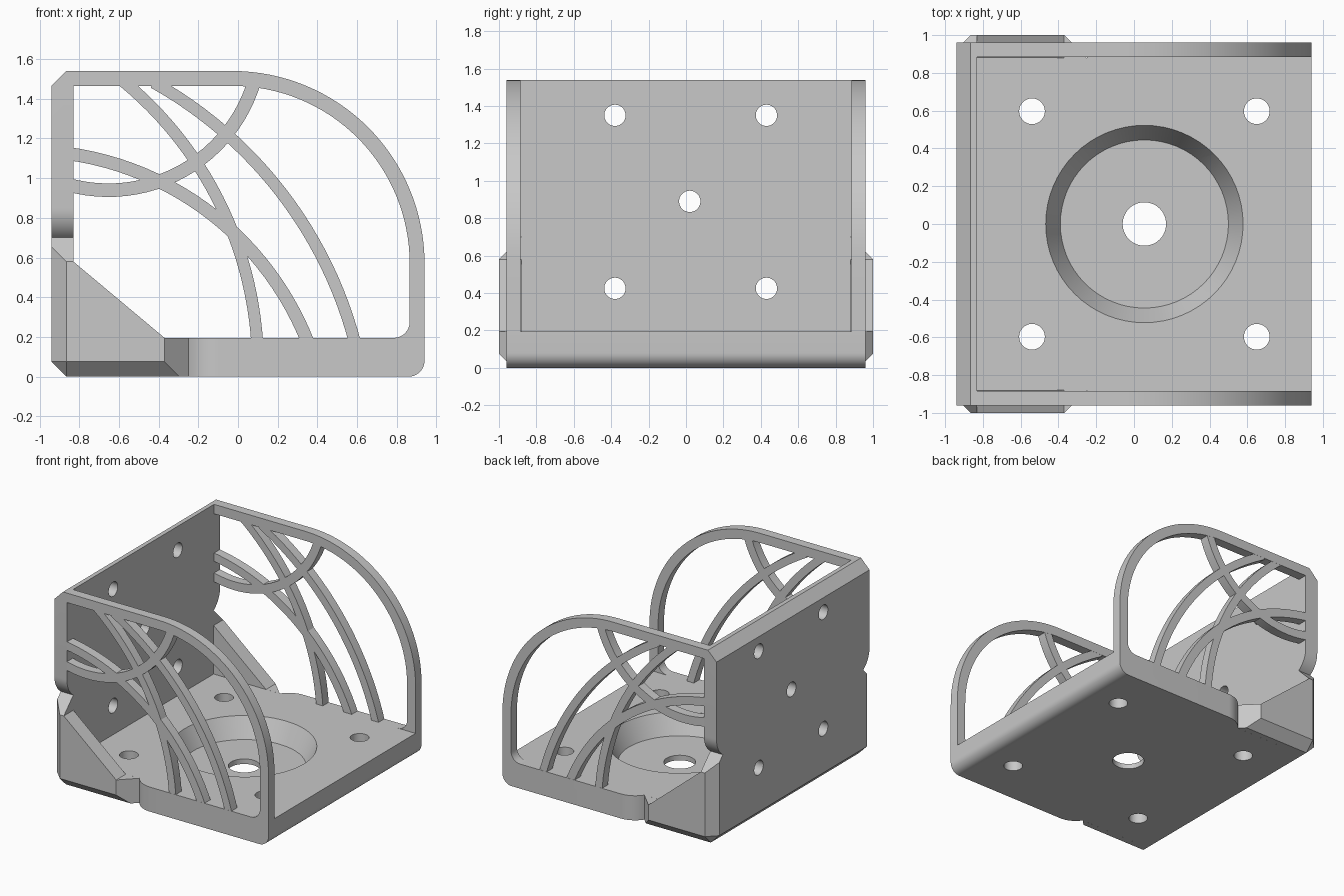
import bpy, bmesh
from math import sin, cos, pi, atan2, hypot, asin
from mathutils import Vector

if "Cube" in bpy.data.objects:
    bpy.data.objects.remove(bpy.data.objects["Cube"])

grey = bpy.data.materials.new("light_grey")
grey.use_nodes = True
grey.diffuse_color = (0.58, 0.58, 0.58, 1)
grey.node_tree.nodes["Principled BSDF"].inputs["Base Color"].default_value = (0.58, 0.58, 0.58, 1)

# Main dimensions
XMIN, XMAX, WALL_X = -0.94, 0.94, -0.83
TOP, FLOOR = 1.54, 0.195
OUT, INN, LUG = 0.96, 0.885, 1.0
CH, BAR = 0.075, 0.075


def finish(name, bm):
    bmesh.ops.recalc_face_normals(bm, faces=bm.faces)
    mesh = bpy.data.meshes.new(name)
    bm.to_mesh(mesh)
    bm.free()
    mesh.materials.append(grey)
    ob = bpy.data.objects.new(name, mesh)
    bpy.context.collection.objects.link(ob)
    return ob


def prism(name, pts, axis, lo, hi, bevels=()):
    """Extrude a 2D outline along an axis; bevels are (x, z, size, segments) for edges along y."""
    place = {"x": lambda u, v: (lo, u, v), "y": lambda u, v: (u, lo, v), "z": lambda u, v: (u, v, lo)}[axis]
    step = Vector([(hi - lo) * (a == axis) for a in "xyz"])
    bm = bmesh.new()
    face = bm.faces.new([bm.verts.new(place(*p)) for p in pts])
    new = bmesh.ops.extrude_face_region(bm, geom=[face])["geom"]
    bmesh.ops.translate(bm, vec=step, verts=[g for g in new if isinstance(g, bmesh.types.BMVert)])
    bmesh.ops.recalc_face_normals(bm, faces=bm.faces)
    for x, z, size, seg in bevels:
        edges = [e for e in bm.edges
                 if all(abs(v.co.x - x) < 1e-4 and abs(v.co.z - z) < 1e-4 for v in e.verts)]
        bmesh.ops.bevel(bm, geom=edges, offset=size, segments=seg, profile=0.5, affect="EDGES")
    return finish(name, bm)


def hull(name, pts):
    bm = bmesh.new()
    for p in pts:
        bm.verts.new(p)
    bmesh.ops.convex_hull(bm, input=bm.verts)
    bmesh.ops.dissolve_limit(bm, angle_limit=0.01, verts=bm.verts, edges=bm.edges)
    return finish(name, bm)


def arc(cx, cy, r, a0, a1, n=16):
    return [(cx + r * cos(a0 + (a1 - a0) * i / n), cy + r * sin(a0 + (a1 - a0) * i / n))
            for i in range(n + 1)]


def rib_outline(p, q, r, width, extra=0.035):
    """Band of constant width along the circle through three points."""
    (ax, ay), (bx, by), (cx, cy) = p, q, r
    d = 2 * (ax * (by - cy) + bx * (cy - ay) + cx * (ay - by))
    sa, sb, sc = ax * ax + ay * ay, bx * bx + by * by, cx * cx + cy * cy
    ux = (sa * (by - cy) + sb * (cy - ay) + sc * (ay - by)) / d
    uy = (sa * (cx - bx) + sb * (ax - cx) + sc * (bx - ax)) / d
    rad = hypot(ax - ux, ay - uy)
    a0, a1 = atan2(ay - uy, ax - ux), atan2(cy - uy, cx - ux)
    a1 = a0 + (a1 - a0 + pi) % (2 * pi) - pi
    grow = extra / rad * (1 if a1 > a0 else -1)
    a0, a1 = a0 - grow, a1 + grow
    return (arc(ux, uy, rad + width / 2, a0, a1, 24)
            + arc(ux, uy, rad - width / 2, a1, a0, 24))


def cut(ob, cutter):
    mod = ob.modifiers.new("cut", "BOOLEAN")
    mod.operation, mod.solver, mod.object = "DIFFERENCE", "EXACT", cutter
    bpy.context.view_layer.objects.active = ob
    bpy.ops.object.modifier_apply(modifier=mod.name)
    bpy.data.objects.remove(cutter)


# Shoulder: rounded edge that drops into the notch beside each gusset
NOTCH, R = 0.88, 0.18
sweep = asin(0.15 / R)


def shoulder(start):
    """Points (along, out) from the notch up to the full width."""
    return [(start - R * sin(t), OUT - R + R * cos(t)) for t in (sweep * (1 - i / 10) for i in range(11))]


# Base plate
side = [(XMIN, NOTCH)] + shoulder(-0.10) + [(XMAX, OUT)]
base = prism("base_plate", side + [(x, -y) for x, y in reversed(side)], "z", 0, FLOOR,
             [(XMIN, 0, CH, 1), (XMAX, 0, 0.08, 10)])
for x in (-0.54, 0.65):
    for y in (-0.597, 0.597):
        cut(base, prism("hole_cutter", arc(x, y, 0.068, 0, 2 * pi, 48)[:-1], "z", -0.1, 0.4))
cut(base, prism("bore_cutter", arc(0.055, 0, 0.115, 0, 2 * pi, 48)[:-1], "z", -0.1, 0.4))
cut(base, hull("recess_cutter", [(x, y, z) for r, z in ((0.445, 0.04), (0.445, 0.12), (0.52, FLOOR), (0.525, 0.2))
                                 for x, y in arc(0.055, 0, r, 0, 2 * pi, 64)[:-1]]))

# Upright mounting wall
side = [(FLOOR, NOTCH)] + shoulder(0.85) + [(TOP, OUT)]
wall = prism("mounting_wall", [(y, z) for z, y in side] + [(-y, z) for z, y in reversed(side)],
             "x", XMIN, WALL_X, [(XMIN, TOP, CH, 1)])
for y, z in ((-0.38, 1.35), (0.43, 1.35), (0.02, 0.89), (-0.38, 0.425), (0.43, 0.425)):
    cut(wall, prism("hole_cutter", arc(y, z, 0.057, 0, 2 * pi, 40)[:-1], "x", -1.1, -0.7))

# Side frame outline, fillet and ribs
CX, CZ, RAD = -0.03, 0.57, 0.97
frame = ([(WALL_X, TOP)] + arc(CX, CZ, RAD, pi / 2, 0, 32) + [(XMAX, FLOOR), (XMAX - BAR, FLOOR)]
         + arc(CX, CZ, RAD - BAR, 0, pi / 2, 32) + [(WALL_X, TOP - BAR)])
fillet = [(XMAX - BAR, FLOOR)] + arc(0.785, FLOOR + 0.08, 0.08, 0, -pi / 2, 8)
ribs = {
    "inner_rib": rib_outline((-0.55, 1.465), (-0.08, 0.85), (0.095, FLOOR), 0.06),
    "outer_rib": rib_outline((-0.395, 1.465), (-0.05, 1.215), (0.583, FLOOR), 0.06),
    "middle_rib": rib_outline((WALL_X, 1.12), (-0.195, 0.865), (0.343, FLOOR), 0.066),
    "bowl_rib": rib_outline((WALL_X, 0.96), (-0.21, 1.08), (0.075, 1.465), 0.068),
}

for s, tag in ((-1, "right"), (1, "left")):
    prism(tag + "_side_frame", frame, "y", s * INN, s * OUT)
    prism(tag + "_frame_fillet", fillet, "y", s * INN, s * OUT)
    for name, outline in ribs.items():
        prism(tag + "_" + name, outline, "y", s * (INN + 0.001), s * (OUT - 0.001))

    # Chamfered corner gusset: foot, upright and sloping web
    x0, x1, bend = XMIN + CH, -0.37, LUG - CH
    flare = LUG - NOTCH
    foot = [(x, s * LUG, z) for x in (x0, x1) for z in (CH, FLOOR)]
    foot += [(XMIN, s * y, z) for y in (bend, NOTCH) for z in (CH, FLOOR)]
    foot += [(x0, s * bend, 0), (x1 + CH, s * bend, 0), (x0, s * NOTCH, 0)]
    foot += [(x1 + flare, s * NOTCH, z) for z in (0, FLOOR)]
    hull(tag + "_gusset_foot", foot)
    z1 = 0.58
    upright = [(x, s * LUG, z) for x in (x0, WALL_X) for z in (FLOOR, z1)]
    upright += [(XMIN, s * bend, z) for z in (FLOOR, z1 + CH)]
    upright += [(x, s * NOTCH, z) for x in (XMIN, WALL_X) for z in (FLOOR, z1 + flare)]
    hull(tag + "_gusset_upright", upright)
    prism(tag + "_gusset_web", [(WALL_X, z1), (x1, FLOOR), (WALL_X, FLOOR)], "y", s * NOTCH, s * LUG)

# Smooth curved faces, keep hard edges sharp
bpy.ops.object.select_all(action="DESELECT")
for ob in bpy.context.collection.objects:
    if ob.type == "MESH" and ob.data.materials and ob.data.materials[0] == grey:
        ob.select_set(True)
        bpy.context.view_layer.objects.active = ob
bpy.ops.object.shade_smooth_by_angle(angle=0.5)
